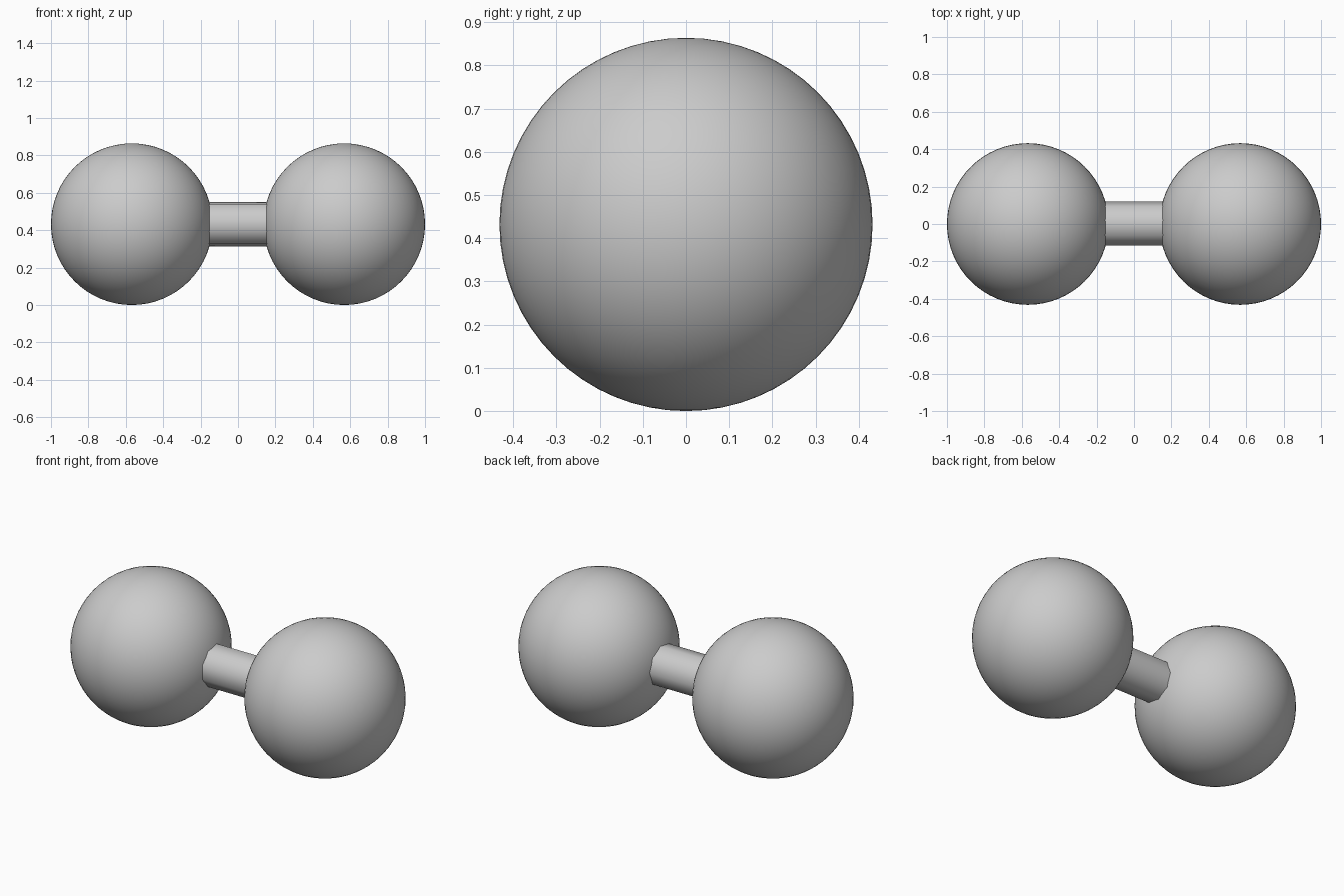
import bpy, math

if "Cube" in bpy.data.objects:
    bpy.data.objects.remove(bpy.data.objects["Cube"])

R = 0.432          # ball radius
CX = 1.0 - R       # ball centre offset

# Two round end weights
for side, name in ((-1, "left_ball"), (1, "right_ball")):
    bpy.ops.mesh.primitive_uv_sphere_add(segments=64, ring_count=32, radius=R,
                                         location=(side * CX, 0, R))
    ball = bpy.context.object
    ball.name = name
    bpy.ops.object.shade_smooth()

# Nine-sided handle bar along x, sunk into both balls
bpy.ops.mesh.primitive_cylinder_add(vertices=9, radius=0.121, depth=2 * CX - 0.6,
                                    location=(0, 0, R),
                                    rotation=(0, math.pi / 2, 0))
bar = bpy.context.object
bar.name = "handle_bar"
bpy.ops.object.shade_smooth_by_angle(angle=math.radians(50))
